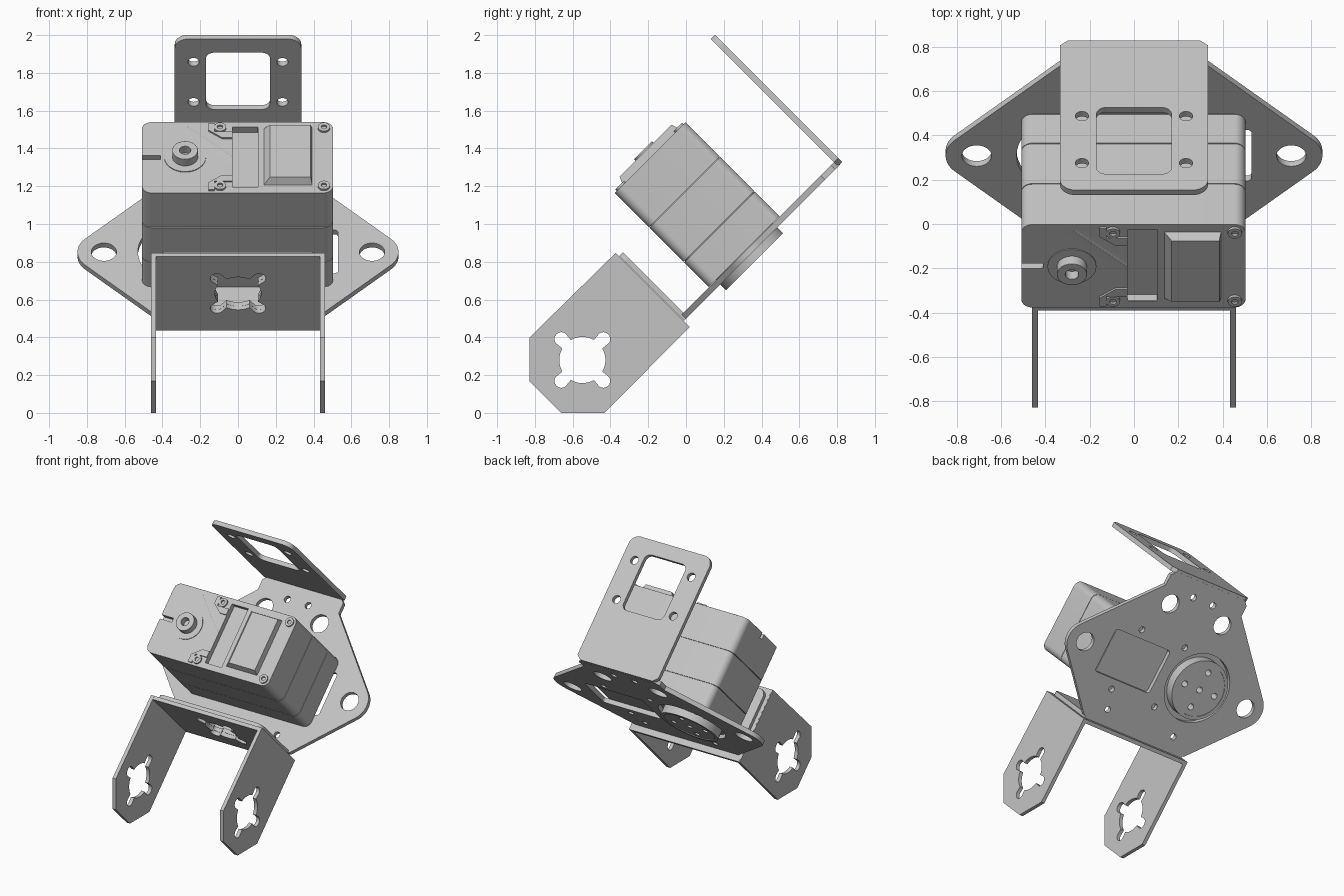
import bpy, bmesh, math
from math import pi, cos, sin, sqrt
from mathutils import Matrix, Vector

cube = bpy.data.objects.get("Cube")
if cube:
    bpy.data.objects.remove(cube)

grey = bpy.data.materials.new("light grey")
grey.use_nodes = True
tone = (0.55, 0.55, 0.55, 1)
grey.diffuse_color = tone
grey.node_tree.nodes["Principled BSDF"].inputs["Base Color"].default_value = tone

# The whole assembly is laid out square in (x, u, n) and then tilted about x
TILT = Matrix.Rotation(pi / 4, 4, 'X')
AXES = {
    'n': Matrix.Identity(4),
    'u': Matrix(((1, 0, 0, 0), (0, 0, 1, 0), (0, 1, 0, 0), (0, 0, 0, 1))),
    'x': Matrix(((0, 0, 1, 0), (1, 0, 0, 0), (0, 1, 0, 0), (0, 0, 0, 1))),
}


def circle(cx, cy, r, n=32):
    return [(cx + r * cos(2 * pi * i / n), cy + r * sin(2 * pi * i / n)) for i in range(n)]


def fillet(corners, steps=8):
    """Polygon whose corners (x, y, radius) are rounded."""
    out = []
    for i, (x, y, r) in enumerate(corners):
        p = Vector((x, y))
        if not r:
            out.append((x, y))
            continue
        a = (Vector(corners[i - 1][:2]) - p).normalized()
        b = (Vector(corners[(i + 1) % len(corners)][:2]) - p).normalized()
        half = a.angle(b) / 2
        centre = p + (a + b).normalized() * r / sin(half)
        start = p + a * r / math.tan(half) - centre
        end = p + b * r / math.tan(half) - centre
        sweep = start.angle_signed(end)
        for k in range(steps + 1):
            t = -sweep * k / steps
            out.append((centre.x + start.x * cos(t) - start.y * sin(t),
                        centre.y + start.x * sin(t) + start.y * cos(t)))
    return out


def rect(x0, x1, y0, y1, r=0.0):
    return fillet([(x0, y0, r), (x1, y0, r), (x1, y1, r), (x0, y1, r)])


def mirrored(right):
    """Close a right-hand half outline with its mirror image."""
    return right + [(-x, y, r) for x, y, r in reversed(right)]


def clover(cx, cy, turn=0.0, big=0.122, small=0.037, dist=0.156, n=144):
    """Horn opening: a round hole with four screw lobes."""
    out = []
    for i in range(n):
        t = 2 * pi * i / n
        off = (t - turn + pi / 4) % (pi / 2) - pi / 4
        root = small ** 2 - (dist * sin(off)) ** 2
        r = max(big, dist * cos(off) + sqrt(root)) if root > 0 else big
        out.append((cx + r * cos(t), cy + r * sin(t)))
    return out


def finish(name, bm):
    bmesh.ops.recalc_face_normals(bm, faces=bm.faces)
    mesh = bpy.data.meshes.new(name)
    bm.to_mesh(mesh)
    bm.free()
    mesh.transform(TILT)
    mesh.materials.clear()
    mesh.materials.append(grey)
    mesh.shade_smooth()
    mesh.set_sharp_from_angle(angle=math.radians(30))
    obj = bpy.data.objects.new(name, mesh)
    bpy.context.collection.objects.link(obj)
    return obj


def prism(name, outline, lo, hi, axis='n', holes=(), bevel=0.0):
    """Flat outline with holes, extruded from lo to hi along an axis."""
    curve = bpy.data.curves.new(name, 'CURVE')
    curve.dimensions = '2D'
    curve.fill_mode = 'BOTH'
    curve.extrude = (hi - lo) / 2
    for loop in [outline, *holes]:
        spline = curve.splines.new('POLY')
        spline.points.add(len(loop) - 1)
        for point, (x, y) in zip(spline.points, loop):
            point.co = (x, y, 0, 1)
        spline.use_cyclic_u = True
    temp = bpy.data.objects.new(name + "_outline", curve)
    bpy.context.collection.objects.link(temp)
    graph = bpy.context.evaluated_depsgraph_get()
    graph.update()
    mesh = bpy.data.meshes.new_from_object(temp.evaluated_get(graph))
    bpy.data.objects.remove(temp)
    bpy.data.curves.remove(curve)
    bm = bmesh.new()
    bm.from_mesh(mesh)
    bpy.data.meshes.remove(mesh)
    bmesh.ops.remove_doubles(bm, verts=bm.verts, dist=0.0001)
    bm.transform(AXES[axis] @ Matrix.Translation((0, 0, (lo + hi) / 2)))
    obj = finish(name, bm)
    if bevel:
        mod = obj.modifiers.new("soft_edge", 'BEVEL')
        mod.width, mod.segments = bevel, 2
        mod.limit_method, mod.angle_limit = 'ANGLE', math.radians(50)
    return obj


MID = 0.822      # height of the output axis along the plate
SHAFT = -0.28    # sideways position of the output axis

# Mounting plate with ears, servo openings and screw holes
plate = fillet(mirrored([(0.44, 0.352, 0), (0.908, 0.82, 0.14), (0.335, 1.393, 0),
                         (0.335, 1.47, 0), (0.30, 1.505, 0)]), 14)
holes = [circle(SHAFT, MID, 0.25, 48), rect(0.05, 0.53, 0.66, 0.985, 0.02)]
for s in (-1, 1):
    holes += [circle(s * 0.71, 0.82, 0.067), circle(s * 0.23, 1.285, 0.067),
              circle(s * 0.086, 1.385, 0.024, 16), circle(s * 0.29, 0.45, 0.022, 16)]
for u in (0.59, 1.045):
    holes += [circle(x, u, 0.022, 16) for x in (-0.04, 0.34)]
prism("mounting_plate", plate, 0.352, 0.385, 'n', holes)

# Upper tab with a window and four screw holes
tab = fillet(mirrored([(0.30, 0.354, 0), (0.335, 0.385, 0), (0.335, 1.307, 0.07)]))
holes = [rect(-0.17, 0.17, 0.78, 1.205, 0.045)]
holes += [circle(x, n, 0.03, 20) for x in (-0.235, 0.235) for n in (0.835, 1.135)]
prism("upper_tab", tab, 1.492, 1.524, 'u', holes)

# Lower flange that carries the fork
prism("lower_flange", fillet(mirrored([(0.43, 0.353, 0), (0.43, 0.838, 0.05)])),
      0.337, 0.366, 'u', [clover(0, 0.585, pi / 4)])

# Fork: base and two arms
prism("fork_base", rect(-0.455, 0.455, 0.308, 0.862), 0.309, 0.336, 'u',
      [clover(0, 0.585, pi / 4)])
arm = [(0.335, 0.308), (0.335, 0.862), (-0.304, 0.868), (-0.467, 0.705),
       (-0.467, 0.468), (-0.304, 0.305)]
for side, s in (("left", 1), ("right", -1)):
    edges = sorted((s * 0.433, s * 0.46))
    prism("fork_arm_" + side, arm, edges[0], edges[1], 'x', [clover(-0.19, 0.586)])

# Servo case in three sections with fine seams
case = rect(-0.508, 0.503, 0.557, 1.087, 0.05)
prism("servo_rear_case", case, 0.386, 0.571, bevel=0.006)
prism("servo_middle_case", case, 0.575, 0.829)
prism("servo_front_case", case, 0.833, 1.05)
core = rect(-0.50, 0.495, 0.565, 1.08, 0.045)
prism("servo_seam_core", core, 0.40, 1.0)

# Front cover with a side notch and a recessed channel
cover = fillet([(-0.508, 0.557, 0.05), (0.503, 0.557, 0.05), (0.503, 1.087, 0.05),
                (-0.508, 1.087, 0.05), (-0.508, MID + 0.015, 0), (-0.41, MID + 0.015, 0),
                (-0.41, MID - 0.015, 0), (-0.508, MID - 0.015, 0)])
prism("servo_front_cover", cover, 1.03, 1.09, 'n',
      [rect(-0.03, 0.105, 0.60, 1.05)], 0.01)

# Raised block with sloping sides
bm = bmesh.new()
bmesh.ops.create_cube(bm, size=1)
for v in bm.verts:
    top = v.co.z > 0
    x0, x1, u0, u1 = (0.17, 0.385, 0.635, 1.025) if top else (0.105, 0.40, 0.60, 1.05)
    v.co = (x1 if v.co.x > 0 else x0, u1 if v.co.y > 0 else u0, 1.132 if top else 1.05)
finish("raised_block", bm)

# Screw bosses and clips on the front cover
for x in (-0.095, 0.455):
    for u in (0.605, 1.04):
        prism("screw_boss", circle(x, u, 0.032, 20), 1.08, 1.102, 'n',
              [circle(x, u, 0.015, 12)])
for u, s in ((0.572, 1), (1.072, -1)):
    clip = [(-0.155, u), (-0.125, u), (-0.125, u + s * 0.065), (-0.03, u + s * 0.065),
            (-0.03, u + s * 0.11), (-0.085, u + s * 0.11), (-0.155, u + s * 0.055)]
    prism("cover_clip", clip, 1.08, 1.10)

# Output shaft and its collar
prism("shaft_collar", circle(SHAFT, MID, 0.11, 40), 1.08, 1.095)
prism("output_shaft", circle(SHAFT, MID, 0.068), 1.08, 1.145, 'n',
      [circle(SHAFT, MID, 0.03, 20)], 0.006)

# Rear horn disc with raised rim
rim = circle(SHAFT, MID, 0.19, 48)
prism("horn_rim", circle(SHAFT, MID, 0.214, 48), 0.309, 0.39, 'n', [rim])
holes = [circle(SHAFT, MID, 0.022, 16)]
holes += [circle(SHAFT + 0.13 * cos(k * pi / 2), MID + 0.13 * sin(k * pi / 2), 0.022, 16)
          for k in range(4)]
prism("horn_disc", circle(SHAFT, MID, 0.192, 48), 0.314, 0.39, 'n', holes)
